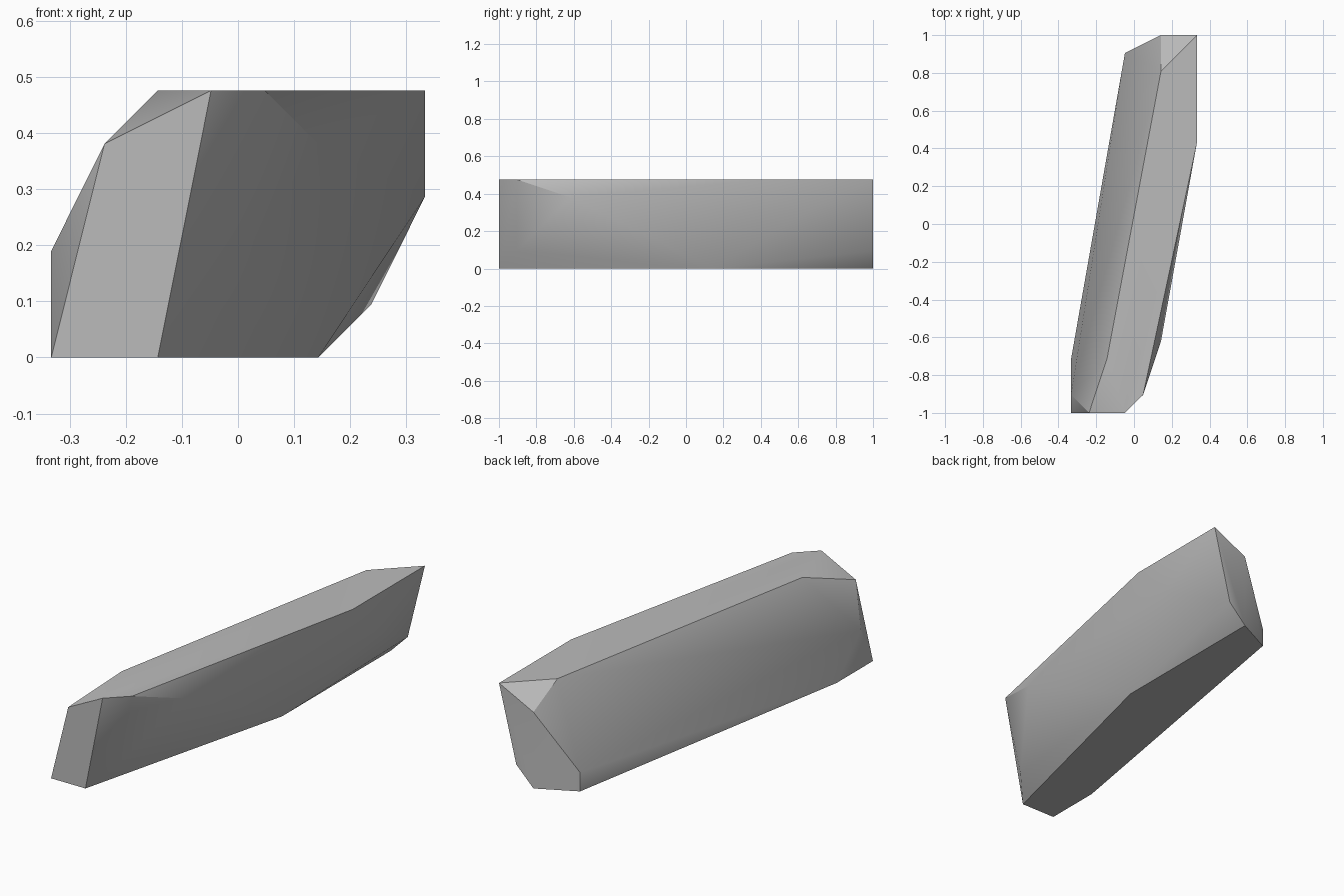
import bpy
import bmesh
from mathutils import Vector

cube = bpy.data.objects.get("Cube")
if cube:
    bpy.data.objects.remove(cube, do_unlink=True)

# Stone colour
stone = bpy.data.materials.new("stone_grey")
stone.use_nodes = True
grey = (0.5, 0.5, 0.5, 1)
stone.diffuse_color = grey
stone.node_tree.nodes["Principled BSDF"].inputs["Base Color"].default_value = grey

# Corners of the slab, grouped by the part of the stone they bound
top_face = [(.333, 1, .476), (.143, .81, .476), (-.143, -.714, .476),
            (-.048, -1, .476), (.048, -.905, .476), (.333, .43, .476)]
base_face = [(.143, 1, 0), (-.048, .905, 0), (-.333, -.714, 0),
             (-.333, -1, 0), (-.143, -1, 0), (.143, .143, 0)]
front_chamfers = [(-.238, -1, .381), (-.333, -.905, .19), (-.048, -.905, .095)]
back_chamfers = [(.143, 1, .381), (.238, 1, .095), (-.048, .905, .095)]
side_bulges = [(.143, -.62, .381), (.333, .62, .286)]

# Wrap the corners into one solid rock
bm = bmesh.new()
for corner in top_face + base_face + front_chamfers + back_chamfers + side_bulges:
    bm.verts.new(Vector(corner))
hull = bmesh.ops.convex_hull(bm, input=bm.verts[:])
loose = [v for v in bm.verts if not v.link_faces]
bmesh.ops.delete(bm, geom=loose, context="VERTS")
bmesh.ops.dissolve_limit(bm, angle_limit=0.01, verts=bm.verts[:], edges=bm.edges[:])
bmesh.ops.recalc_face_normals(bm, faces=bm.faces[:])

mesh = bpy.data.meshes.new("rock_slab")
bm.to_mesh(mesh)
bm.free()
mesh.materials.append(stone)
rock = bpy.data.objects.new("rock_slab", mesh)
bpy.context.collection.objects.link(rock)

# Soft sides with crisp outer edges
bpy.ops.object.select_all(action="DESELECT")
rock.select_set(True)
bpy.context.view_layer.objects.active = rock
bpy.ops.object.shade_smooth_by_angle(angle=0.56)
